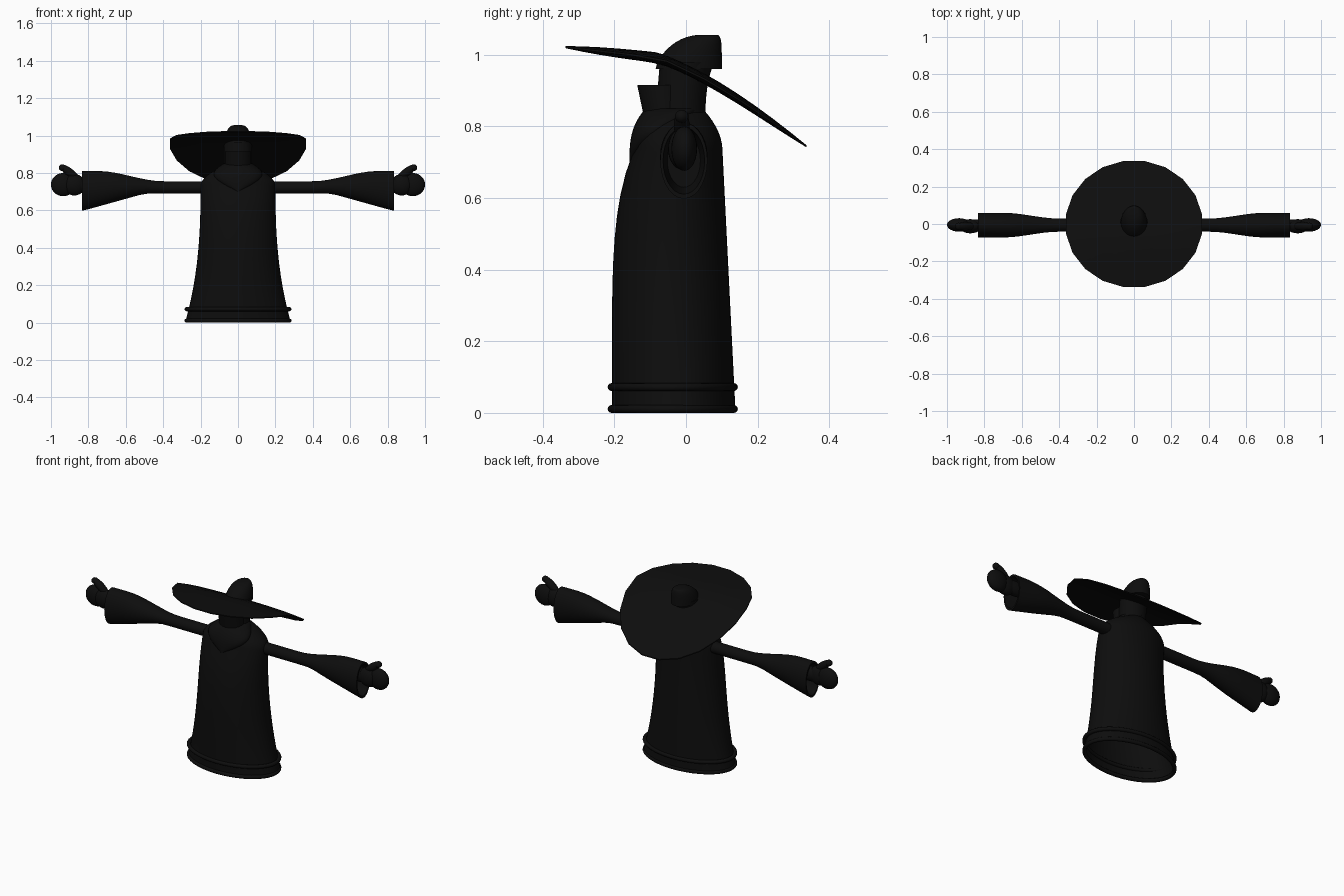
import bpy, bmesh, math
from mathutils import Vector, Matrix

cube = bpy.data.objects.get("Cube")
if cube:
    bpy.data.objects.remove(cube, do_unlink=True)

black = bpy.data.materials.new("black cloth")
black.use_nodes = True
colour = (0.004, 0.004, 0.004, 1)
black.diffuse_color = colour
black.node_tree.nodes["Principled BSDF"].inputs["Base Color"].default_value = colour


def finish(name, bm):
    bmesh.ops.recalc_face_normals(bm, faces=bm.faces)
    mesh = bpy.data.meshes.new(name)
    bm.to_mesh(mesh)
    bm.free()
    mesh.materials.append(black)
    part = bpy.data.objects.new(name, mesh)
    bpy.context.collection.objects.link(part)
    bpy.ops.object.select_all(action="DESELECT")
    part.select_set(True)
    bpy.context.view_layer.objects.active = part
    bpy.ops.object.shade_smooth_by_angle(angle=math.radians(50))


def bridge(bm, first, second):
    count = len(first)
    for i in range(count):
        j = (i + 1) % count
        bm.faces.new((first[i], first[j], second[j], second[i]))


def loft(name, sections, u, v, sides=32, open_start=False):
    """Skin elliptical sections, each given as (centre, radius along u, radius along v)."""
    bm = bmesh.new()
    angles = [math.tau * i / sides for i in range(sides)]
    rings = [[bm.verts.new(Vector(centre) + Vector(u) * ru * math.cos(a)
                           + Vector(v) * rv * math.sin(a)) for a in angles]
             for centre, ru, rv in sections]
    for low, high in zip(rings, rings[1:]):
        bridge(bm, low, high)
    if not open_start:
        bm.faces.new(rings[0])
    bm.faces.new(rings[-1])
    finish(name, bm)


def upright(name, profiles, steps=12, **options):
    """Stack rings; every profile maps 0..1 to (height, half width, front y, back y)."""
    sections = []
    for profile in profiles:
        for i in range(steps + 1):
            z, width, front, back = profile(i / steps)
            sections.append(((0, (front + back) / 2, z), width, (back - front) / 2))
    loft(name, sections, (1, 0, 0), (0, 1, 0), **options)


def ellipsoid(name, centre, size, tilt=0):
    bm = bmesh.new()
    place = (Matrix.Translation(centre) @ Matrix.Rotation(tilt, 4, "Y")
             @ Matrix.Diagonal((*size, 1)))
    bmesh.ops.create_uvsphere(bm, u_segments=24, v_segments=14, radius=1, matrix=place)
    finish(name, bm)


def ramp(x, start, end):
    return min(max((x - start) / (end - start), 0), 1)


def ease(x, start, end):
    t = ramp(x, start, end)
    return t * t * (3 - 2 * t)


# Robe: open flared skirt, then shoulders curving in to the neck
def skirt(t):
    return (0.01 + 0.72 * t, 0.2 + 0.08 * (1 - t) ** 2.5,
            0.06 * t ** 5 - 0.207, 0.138 - 0.036 * t)


def shoulders(t):
    a = (0.05 + 0.95 * t) * math.pi / 2
    inward = math.cos(a) ** 2
    return (0.73 + 0.11 * math.sin(a), 0.07 + 0.13 * inward,
            -0.085 - 0.06 * inward, 0.055 + 0.047 * inward)


upright("robe", [skirt, shoulders], sides=40, open_start=True)


# Rolled cords around the hem
def hem_cord(name, z):
    curve = bpy.data.curves.new(name, "CURVE")
    curve.dimensions = "3D"
    curve.bevel_depth = 0.011
    curve.materials.append(black)
    spline = curve.splines.new("POLY")
    count = 40
    spline.points.add(count - 1)
    for i, point in enumerate(spline.points):
        a = math.tau * i / count
        point.co = (0.275 * math.cos(a), 0.171 * math.sin(a) - 0.037, z, 1)
    spline.use_cyclic_u = True
    bpy.context.collection.objects.link(bpy.data.objects.new(name, curve))


hem_cord("lower_hem", 0.011)
hem_cord("upper_hem", 0.072)

# Head, mask over the lower face, and scarf ending in a point
upright("head", [lambda t: (0.8 + 0.18 * t, 0.075, 0.015 * t - 0.088,
                            0.054 + 0.025 * t ** 3)], sides=24)
upright("face_mask", [lambda t: (0.8 + 0.115 * t, 0.07, -0.112 - 0.024 * t, 0)],
        steps=4, sides=20)
upright("scarf", [lambda t: (0.7 + 0.15 * t, 0.005 + 0.125 * math.sin(0.8 * math.pi * t),
                             0.045 * t ** 3 - 0.158, 0.19 * t - 0.135)], sides=24)


# Hat crown leaning backward
def crown(t):
    return (0.96 + 0.096 * math.sin(t * math.pi / 2), 0.07 - 0.05 * t * t,
            0.13 * t ** 1.5 - 0.085, 0.1 - 0.015 * t ** 4)


upright("hat_crown", [crown], sides=24)


# Hat brim: tapered disc, tipped up at the front and drooping at the back
def brim_height(y):
    t = ramp(y, -0.08, 0.34)
    return 0.992 - 0.115 * min(y + 0.08, 0) - 0.2 * t - 0.05 * t * t + 0.055 * t * (1 - t) ** 2


bm = bmesh.new()
layers = []
for side in (1, -1):
    rings = []
    for step in range(1, 8):
        r = step / 7
        ring = []
        for i in range(20):
            a = math.tau * (i + 0.5) / 20
            y = 0.341 * r * math.sin(a)
            thickness = 0.003 + 0.012 * (1 - r ** 3)
            ring.append(bm.verts.new((0.368 * r * math.cos(a), y,
                                      brim_height(y) + side * thickness)))
        rings.append(ring)
    for inner, outer in zip(rings, rings[1:]):
        bridge(bm, inner, outer)
    bm.faces.new(rings[0])
    layers.append(rings)
bridge(bm, layers[0][-1], layers[1][-1])
finish("hat_brim", bm)


# Sleeve section: slim upper arm flaring into a wide drooping cuff
def sleeve_section(s, x, depth, scale):
    low = 0.69 - 0.092 * ramp(x, 0.5, 0.83)
    high = 0.756 + 0.055 * ease(x, 0.4, 0.75)
    width = 0.035 + 0.031 * ease(x, 0.4, 0.7)
    return ((s * (x - depth), -0.006, (low + high) / 2),
            width * scale, (high - low) / 2 * scale)


# Arms with hollow cuffs, hands and raised thumbs
for label, s in (("left", 1), ("right", -1)):
    sleeve = [sleeve_section(s, 0.13 + 0.705 * i / 16, 0, 1) for i in range(17)]
    sleeve.append(sleeve_section(s, 0.835, 0, 0.88))
    sleeve.append(sleeve_section(s, 0.835, 0.09, 0.7))
    loft(label + "_sleeve", sleeve, (0, 1, 0), (0, 0, 1), sides=28)
    ellipsoid(label + "_wrist", (s * 0.82, -0.008, 0.735), (0.1, 0.034, 0.042))
    ellipsoid(label + "_palm", (s * 0.875, -0.012, 0.737), (0.06, 0.038, 0.057))
    ellipsoid(label + "_fist", (s * 0.935, -0.005, 0.738), (0.065, 0.036, 0.062))
    ellipsoid(label + "_thumb", (s * 0.9, -0.012, 0.803), (0.065, 0.022, 0.022),
              tilt=-s * math.radians(37))
    ellipsoid(label + "_thumb_tip", (s * 0.938, -0.012, 0.828), (0.02, 0.019, 0.018))
